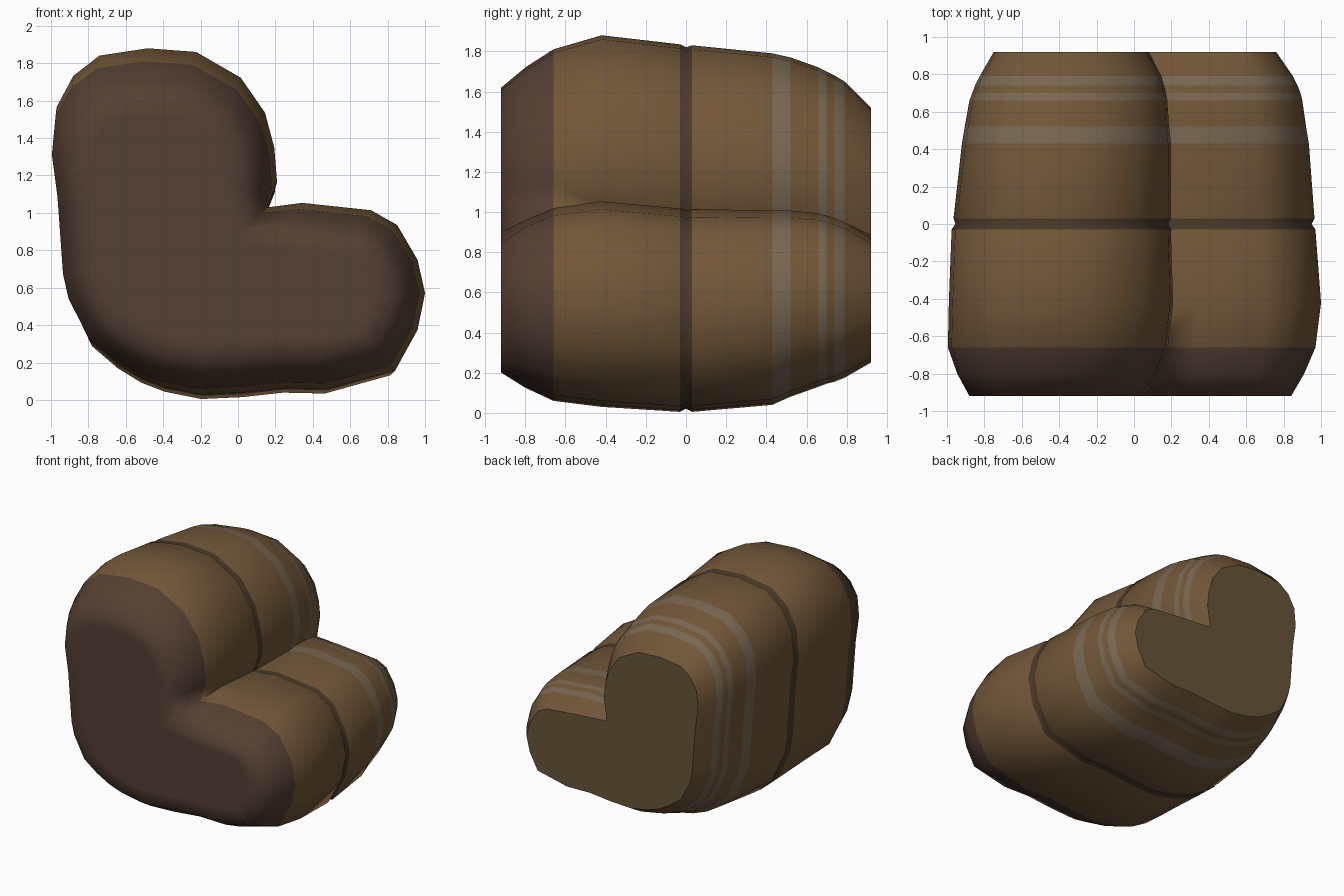
import bpy, bmesh
from mathutils import Vector

if "Cube" in bpy.data.objects:
    bpy.data.objects.remove(bpy.data.objects["Cube"])


def material(name, rgb):
    m = bpy.data.materials.new(name)
    m.diffuse_color = (*rgb, 1)
    m.use_nodes = True
    m.node_tree.nodes["Principled BSDF"].inputs["Base Color"].default_value = m.diffuse_color
    return m


mats = [material("brown", (0.17, 0.095, 0.04)),
        material("grey_band", (0.19, 0.135, 0.085)),
        material("dark_front", (0.09, 0.05, 0.032)),
        material("tan_back", (0.135, 0.09, 0.04)),
        material("seam", (0.07, 0.042, 0.022))]
BROWN, BAND, FRONT, BACK, SEAM = range(5)

# L-shaped outline in x, z (clockwise, starting at the inner corner)
OUTLINE = [Vector(p) for p in [
    (.15, 1.015), (.34, 1.04), (.71, 1.0), (.85, .92), (.96, .73), (1, .55), (.96, .35),
    (.84, .13), (.48, .03), (.25, .035), (.02, .01), (-.2, 0), (-.4, .04), (-.53, .09),
    (-.66, .17), (-.8, .29), (-.91, .52), (-.94, .66), (-.97, 1.1), (-1, 1.34),
    (-.98, 1.56), (-.89, 1.73), (-.75, 1.84), (-.49, 1.88), (-.23, 1.86), (.01, 1.72),
    (.14, 1.53), (.19, 1.34), (.205, 1.15)]]


def inset(pts, d):
    """Move each outline point inward by d along its averaged normal."""
    out = []
    for i, p in enumerate(pts):
        a = (p - pts[i - 1]).normalized()
        b = (pts[(i + 1) % len(pts)] - p).normalized()
        n = Vector((-a.y - b.y, a.x + b.x)).normalized()
        out.append(p - n * d)
    return out


def section(d, x0, x1, z0, z1):
    """Inset outline fitted into the given box."""
    pts = inset(OUTLINE, d)
    xs, zs = [p.x for p in pts], [p.y for p in pts]
    fx = (x1 - x0) / (max(xs) - min(xs))
    fz = (z1 - z0) / (max(zs) - min(zs))
    return [(x0 + (p.x - min(xs)) * fx, z0 + (p.y - min(zs)) * fz) for p in pts]


# y, inset, x range, z range, material of the strip that follows
STATIONS = [
    (-.92, .24, -.77, .73, .31, 1.50, FRONT),
    (-.92, .14, -.88, .84, .20, 1.62, FRONT),
    (-.80, .06, -.945, .91, .125, 1.72, FRONT),
    (-.66, .01, -.995, .97, .06, 1.81, BROWN),
    (-.42, 0, -.99, 1.0, .03, 1.88, BROWN),
    (-.03, 0, -.975, .97, .005, 1.835, SEAM),
    (0, .01, -.955, .95, .02, 1.82, SEAM),
    (.03, 0, -.965, .965, .005, 1.83, BROWN),
    (.43, 0, -.92, .935, .04, 1.79, BAND),
    (.52, .01, -.905, .92, .08, 1.77, BROWN),
    (.66, .02, -.88, .90, .13, 1.72, BAND),
    (.70, .03, -.865, .89, .145, 1.70, BROWN),
    (.74, .04, -.85, .875, .155, 1.68, BAND),
    (.79, .055, -.825, .85, .175, 1.65, BROWN),
    (.92, .12, -.75, .76, .25, 1.52, BACK)]

# Body: loft through all sections
bm = bmesh.new()
rings = [[bm.verts.new((x, s[0], z)) for x, z in section(*s[1:6])] for s in STATIONS]
n = len(OUTLINE)
for s, r0, r1 in zip(STATIONS, rings, rings[1:]):
    for i in range(n):
        j = (i + 1) % n
        f = bm.faces.new((r0[i], r0[j], r1[j], r1[i]))
        f.material_index, f.smooth = s[6], True

# End caps: smooth front, flat back
front = bm.faces.new(rings[0])
front.material_index, front.smooth = FRONT, True
back = bm.faces.new(rings[-1])
back.material_index = BACK
bmesh.ops.recalc_face_normals(bm, faces=bm.faces)

# Crisp crease along the inner corner
for k in range(3, len(rings) - 1):
    bm.edges.get((rings[k][0], rings[k + 1][0])).smooth = False

mesh = bpy.data.meshes.new("body")
bm.to_mesh(mesh)
bm.free()
for m in mats:
    mesh.materials.append(m)
body = bpy.data.objects.new("body", mesh)
bpy.context.collection.objects.link(body)
